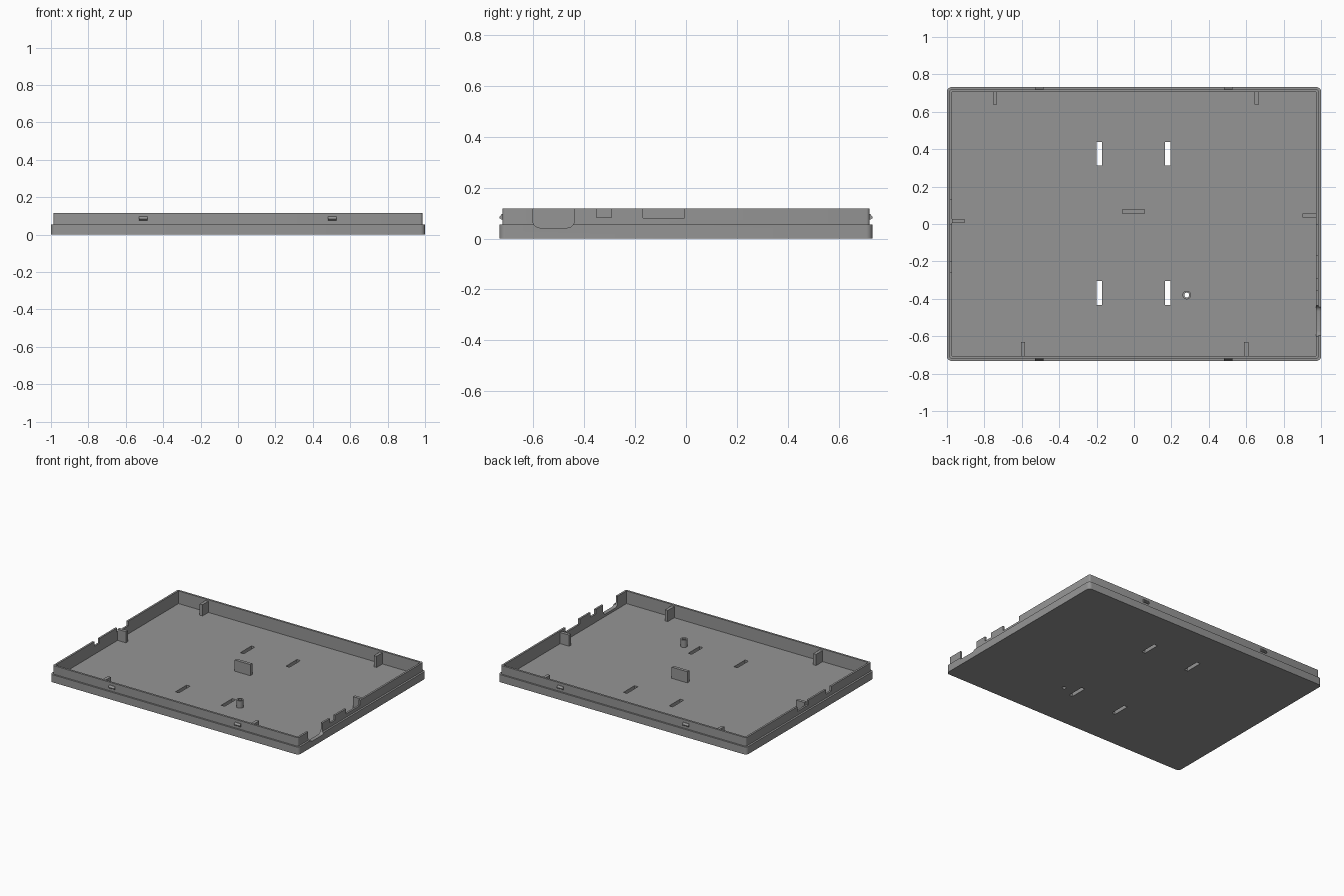
import bpy, bmesh, math

if "Cube" in bpy.data.objects:
    bpy.data.objects.remove(bpy.data.objects["Cube"])

grey = bpy.data.materials.new("plastic grey")
grey.diffuse_color = (0.3, 0.3, 0.3, 1)
grey.use_nodes = True
grey.node_tree.nodes["Principled BSDF"].inputs["Base Color"].default_value = grey.diffuse_color

FLOOR, STEP, TOP = 0.025, 0.055, 0.117


def prism(name, pts, lo, hi, axis="z"):
    """Extrude a closed 2D profile along an axis."""
    place = {"z": lambda a, b, c: (a, b, c),
             "x": lambda a, b, c: (c, a, b)}[axis]
    bm = bmesh.new()
    face = bm.faces.new([bm.verts.new(place(a, b, lo)) for a, b in pts])
    ext = bmesh.ops.extrude_face_region(bm, geom=[face])
    shift = [p - q for p, q in zip(place(0, 0, hi), place(0, 0, lo))]
    bmesh.ops.translate(bm, vec=shift,
                        verts=[v for v in ext["geom"] if isinstance(v, bmesh.types.BMVert)])
    bmesh.ops.recalc_face_normals(bm, faces=bm.faces)
    mesh = bpy.data.meshes.new(name)
    bm.to_mesh(mesh)
    bm.free()
    mesh.materials.append(grey)
    obj = bpy.data.objects.new(name, mesh)
    bpy.context.collection.objects.link(obj)
    return obj


def rect(x0, x1, y0, y1):
    return [(x0, y0), (x1, y0), (x1, y1), (x0, y1)]


def box(name, x0, x1, y0, y1, z0, z1):
    return prism(name, rect(x0, x1, y0, y1), z0, z1)


def circle(x, y, r, n=24):
    return [(x + r * math.cos(2 * math.pi * i / n),
             y + r * math.sin(2 * math.pi * i / n)) for i in range(n)]


def rounded(hx, hy, r, n=6):
    pts = []
    for k, (sx, sy) in enumerate([(1, 1), (-1, 1), (-1, -1), (1, -1)]):
        for i in range(n + 1):
            a = math.pi / 2 * (k + i / n)
            pts.append((sx * (hx - r) + r * math.cos(a), sy * (hy - r) + r * math.sin(a)))
    return pts


def combine(obj, others, operation):
    """Apply booleans and remove the helper solids."""
    for o in others:
        m = obj.modifiers.new("cut", "BOOLEAN")
        m.operation, m.object, m.solver = operation, o, "EXACT"
    dg = bpy.context.evaluated_depsgraph_get()
    mesh = bpy.data.meshes.new_from_object(obj.evaluated_get(dg))
    obj.modifiers.clear()
    obj.data = mesh
    for o in others:
        bpy.data.objects.remove(o)


# Tray: wide base with a narrower rim above, then hollowed
tray = prism("tray", rounded(1, 0.732, 0.025), 0, STEP)
combine(tray, [prism("rim", rounded(0.986, 0.72, 0.012, 4), 0.01, TOP)], "UNION")
cuts = [box("cavity", -0.972, 0.972, -0.705, 0.705, FLOOR, 0.2)]

# Mounting slots and drain hole through the floor
for x in (-0.2, 0.167):
    for y in (-0.432, 0.312):
        cuts.append(box("slot", x, x + 0.028, y, y + 0.127, -0.1, 0.06))
cuts.append(prism("hole", circle(0.282, -0.38, 0.013), -0.1, 0.2))

# Connector notches in the right wall
cuts.append(box("notch", 0.95, 1.1, -0.352, -0.292, 0.083, 0.2))
cuts.append(box("notch", 0.95, 1.1, -0.168, -0.005, 0.08, 0.2))
r = 0.03
bottom = [(-0.602 + r - r * math.cos(i * math.pi / 12), 0.042 + r - r * math.sin(i * math.pi / 12))
          for i in range(7)]
bottom += [(-0.437 - r + r * math.sin(i * math.pi / 12), 0.042 + r - r * math.cos(i * math.pi / 12))
           for i in range(7)]
cuts.append(prism("round_notch", bottom + [(-0.437, 0.2), (-0.602, 0.2)], 0.95, 1.1, "x"))

# Notches in the left wall
cuts.append(box("notch", -1.1, -0.95, -0.26, -0.2, 0.083, 0.2))
cuts.append(box("notch", -1.1, -0.95, 0.0, 0.13, 0.083, 0.2))
combine(tray, cuts, "DIFFERENCE")

# Support tabs along the walls and centre plate
tabs = [(-0.755, -0.732, 0.638, 0.706), (0.645, 0.668, 0.638, 0.706),
        (-0.605, -0.582, -0.706, -0.63), (0.588, 0.611, -0.706, -0.63),
        (-0.973, -0.905, 0.005, 0.028), (0.9, 0.973, 0.034, 0.057)]
for t in tabs:
    box("support_tab", *t, FLOOR - 0.005, 0.106)
box("centre_plate", -0.065, 0.06, 0.055, 0.078, FLOOR - 0.005, 0.106)

# Hollow screw post
post = prism("screw_post", circle(0.282, -0.38, 0.023), FLOOR - 0.005, 0.078)
combine(post, [prism("bore", circle(0.282, -0.38, 0.013), -0.1, 0.2)], "DIFFERENCE")

# Wedge snap clips on the front and back of the rim
for s in (-1, 1):
    for x in (-0.53, 0.48):
        prism("snap_clip", [(s * 0.715, 0.075), (s * 0.725, 0.075), (s * 0.732, 0.08),
                            (s * 0.732, 0.085), (s * 0.722, 0.097), (s * 0.715, 0.097)],
              x, x + 0.047, "x")

# Keep hard edges crisp, round parts smooth
bpy.ops.object.select_all(action="DESELECT")
for o in bpy.context.scene.objects:
    o.select_set(True)
bpy.context.view_layer.objects.active = tray
bpy.ops.object.shade_smooth_by_angle(angle=math.radians(30))
